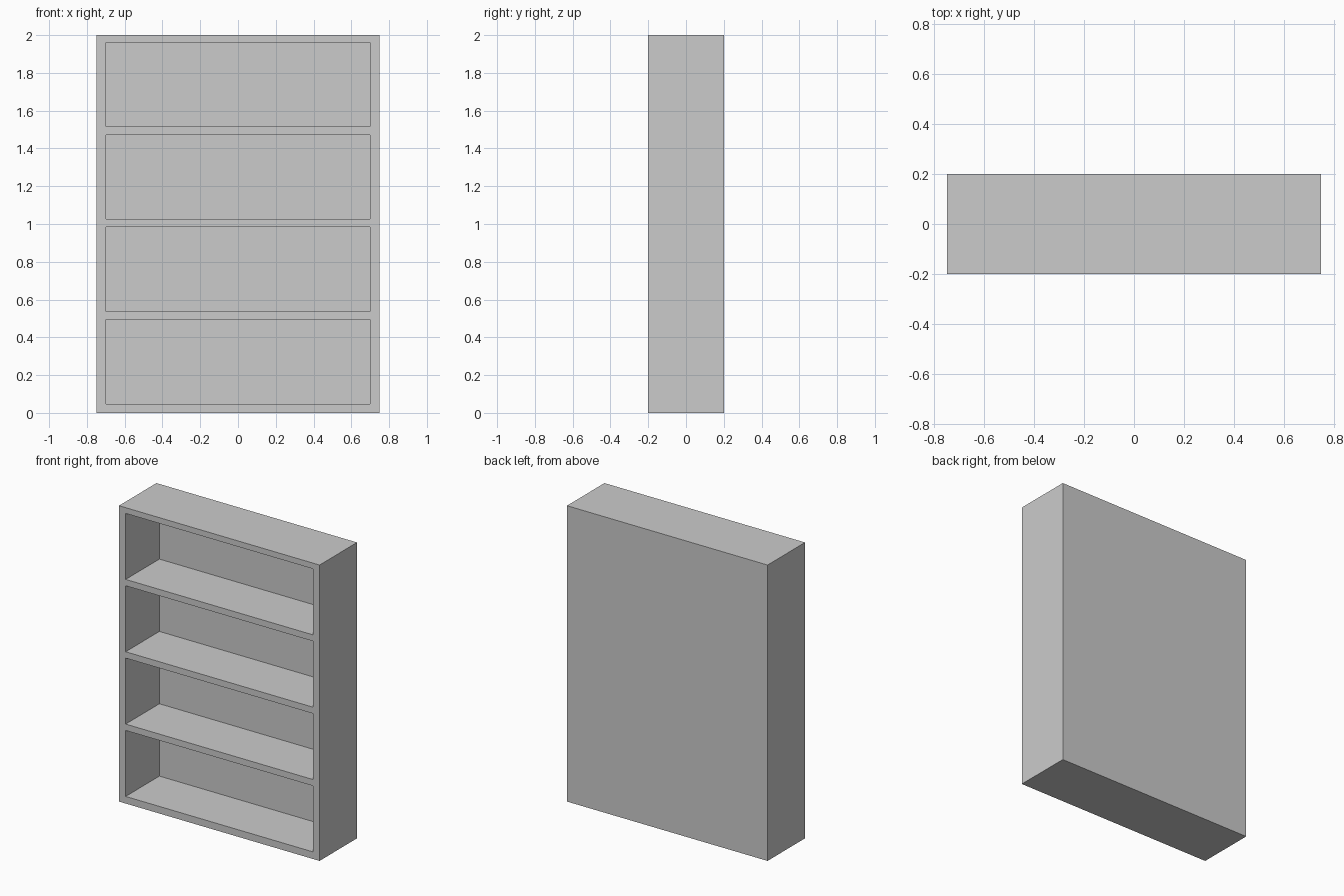
import bpy

if "Cube" in bpy.data.objects:
    bpy.data.objects.remove(bpy.data.objects["Cube"])

W, D, H = 1.5, 0.4, 2.0            # outer size
SIDE, BACK = 0.05, 0.04            # side wall and back panel thickness
BAY_H, PITCH, FIRST = 0.446, 0.489, 0.048
BAYS = 4


def box(name, x, y, z):
    """Box from (min, max) ranges on each axis."""
    ranges = (x, y, z)
    bpy.ops.mesh.primitive_cube_add(size=1, location=[(a + b) / 2 for a, b in ranges])
    ob = bpy.context.object
    ob.name = name
    ob.scale = [b - a for a, b in ranges]
    bpy.ops.object.transform_apply(location=True, rotation=False, scale=True)
    return ob


# Bookcase body: solid block
bookcase = box("bookcase", (-W / 2, W / 2), (-D / 2, D / 2), (0, H))

# Open shelf bays carved in from the front, leaving sides, shelves and back
for i in range(BAYS):
    z = FIRST + i * PITCH
    cutter = box("bay_cutter", (-W / 2 + SIDE, W / 2 - SIDE),
                 (-D / 2 - 0.1, D / 2 - BACK), (z, z + BAY_H))
    cutter.hide_render = True
    mod = bookcase.modifiers.new("bay", 'BOOLEAN')
    mod.operation = 'DIFFERENCE'
    mod.solver = 'EXACT'
    mod.object = cutter
    bpy.context.view_layer.objects.active = bookcase
    bpy.ops.object.modifier_apply(modifier=mod.name)
    bpy.data.objects.remove(cutter, do_unlink=True)
